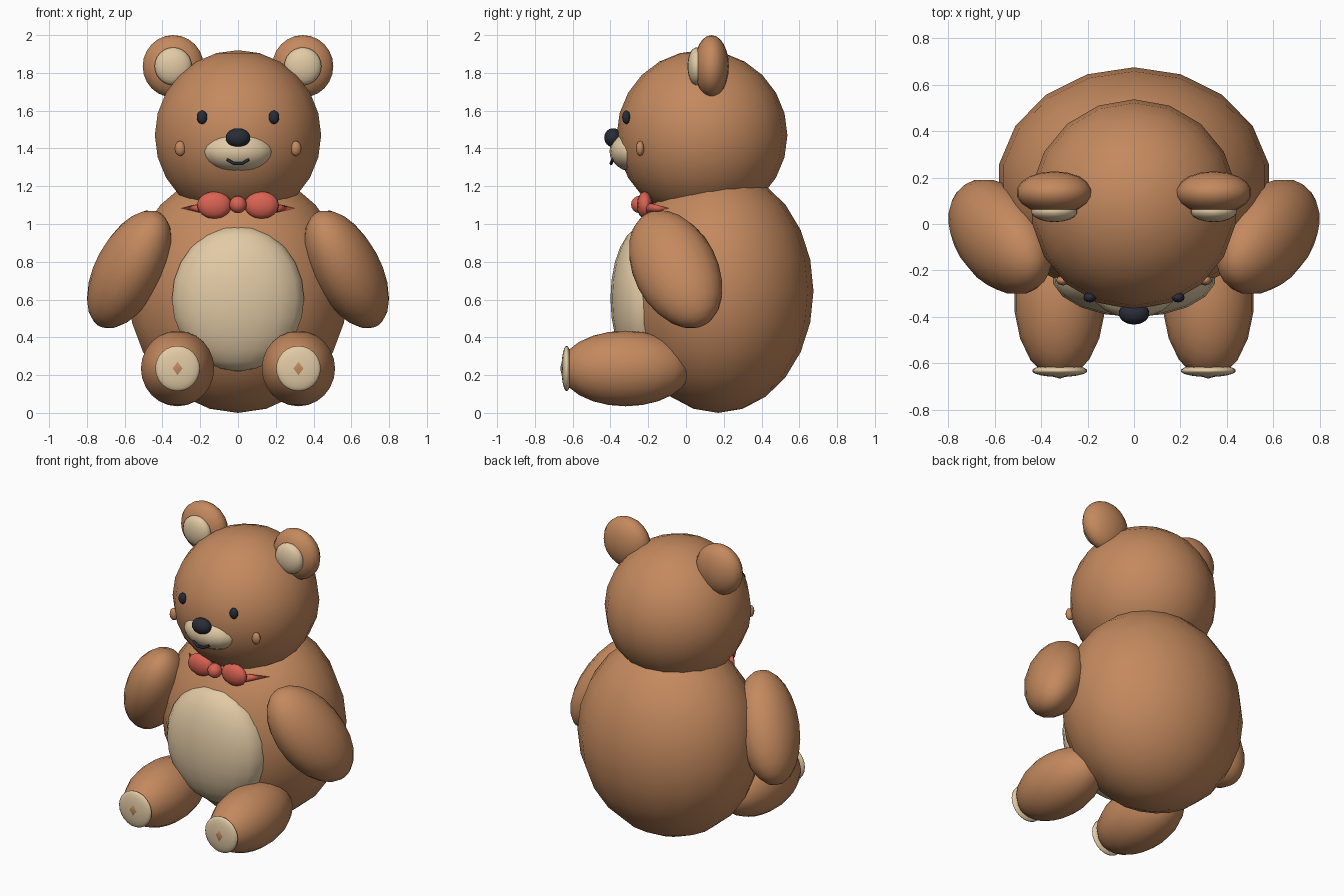
import bpy, bmesh, math
from mathutils import Matrix, Vector

if "Cube" in bpy.data.objects:
    bpy.data.objects.remove(bpy.data.objects["Cube"])


def material(name, rgb):
    m = bpy.data.materials.new(name)
    m.diffuse_color = (*rgb, 1)
    m.use_nodes = True
    m.node_tree.nodes["Principled BSDF"].inputs["Base Color"].default_value = m.diffuse_color
    return m


FUR = material("brown fur", (0.55, 0.25, 0.112))
CREAM = material("cream fabric", (0.76, 0.59, 0.375))
RED = material("red ribbon", (0.70, 0.122, 0.085))
DARK = material("dark plastic", (0.022, 0.025, 0.038))


def finish(bm, name, mat, mirror):
    mesh = bpy.data.meshes.new(name)
    bmesh.ops.recalc_face_normals(bm, faces=bm.faces)
    for f in bm.faces:
        f.smooth = True
    bm.to_mesh(mesh)
    bm.free()
    mesh.materials.append(mat)
    ob = bpy.data.objects.new(name, mesh)
    bpy.context.collection.objects.link(ob)
    if mirror:
        mod = ob.modifiers.new("mirror", 'MIRROR')
        mod.use_mirror_merge = False
    return ob


def ball(name, mat, center, radii, mirror=False, rot=None, seg=18, rings=12):
    """Ellipsoid with a vertex column facing front and back."""
    bm = bmesh.new()
    bmesh.ops.create_uvsphere(bm, u_segments=seg, v_segments=rings, radius=1)
    rim = max(bm.verts, key=lambda v: v.co.xy.length).co
    turn = Matrix.Rotation(math.pi / 2 - math.atan2(rim.y, rim.x), 4, 'Z')
    shape = Matrix.Diagonal((*radii, 1))
    pose = rot.to_4x4() if rot else Matrix.Identity(4)
    bm.transform(Matrix.Translation(center) @ pose @ shape @ turn)
    return finish(bm, name, mat, mirror)


# torso and head
ball("body", FUR, (0, 0.17, 0.645), (0.59, 0.505, 0.645))
ball("belly_patch", CREAM, (0, -0.225, 0.605), (0.355, 0.175, 0.385))
ball("head", FUR, (0, 0.085, 1.47), (0.447, 0.452, 0.45))

# ears
ball("ear", FUR, (0.343, 0.135, 1.835), (0.164, 0.092, 0.165), True)
ball("inner_ear", CREAM, (0.343, 0.055, 1.835), (0.1, 0.047, 0.1), True)

# face
ball("muzzle", CREAM, (0, -0.27, 1.385), (0.19, 0.135, 0.11))
ball("nose", DARK, (0, -0.386, 1.457), (0.066, 0.047, 0.05))
ball("eye", DARK, (0.19, -0.316, 1.565), (0.028, 0.022, 0.036), True, seg=12, rings=8)
ball("cheek", FUR, (0.306, -0.243, 1.4), (0.03, 0.022, 0.04), True, seg=8, rings=6)

# smiling mouth: a thin tube along a shallow arc
curve = bpy.data.curves.new("mouth", 'CURVE')
curve.dimensions = '3D'
curve.bevel_depth = 0.009
curve.bevel_resolution = 1
curve.use_fill_caps = True
path = [(-0.058, -0.388, 1.341), (-0.022, -0.397, 1.32), (0.022, -0.397, 1.32), (0.058, -0.388, 1.341)]
spline = curve.splines.new('POLY')
spline.points.add(len(path) - 1)
for p, co in zip(spline.points, path):
    p.co = (*co, 1)
curve.materials.append(DARK)
bpy.context.collection.objects.link(bpy.data.objects.new("mouth", curve))

# arms, leaning outward and back toward the paws
along = Vector((-0.44, -0.41, 0.8)).normalized()
thin = Vector((1, 0, 0))
thin = (thin - along * thin.dot(along)).normalized()
wide = along.cross(thin)
arm_rot = Matrix((thin, wide, along)).transposed()
ball("arm", FUR, (0.575, -0.055, 0.76), (0.178, 0.222, 0.36), True, arm_rot)

# legs with foot pads; the leg tip shows through each pad
ball("leg", FUR, (0.32, -0.32, 0.235), (0.197, 0.346, 0.2), True)
ball("foot_pad", CREAM, (0.32, -0.632, 0.235), (0.12, 0.027, 0.12), True)

# bow tie
ball("bow_knot", RED, (0, -0.245, 1.103), (0.046, 0.046, 0.046), seg=12, rings=8)
ball("bow_loop", RED, (0.125, -0.218, 1.1), (0.092, 0.042, 0.072), True, seg=12, rings=8)

# pointed ribbon ends swept back around the neck
start, tip = Vector((0.17, -0.21, 1.085)), Vector((0.3, -0.09, 1.083))
axis = tip - start
bm = bmesh.new()
bmesh.ops.create_cone(bm, cap_ends=True, segments=8, radius1=0.032, radius2=0, depth=axis.length)
bm.transform(Matrix.Translation((start + tip) / 2) @ axis.to_track_quat('Z', 'Y').to_matrix().to_4x4())
finish(bm, "bow_tail", RED, True)
